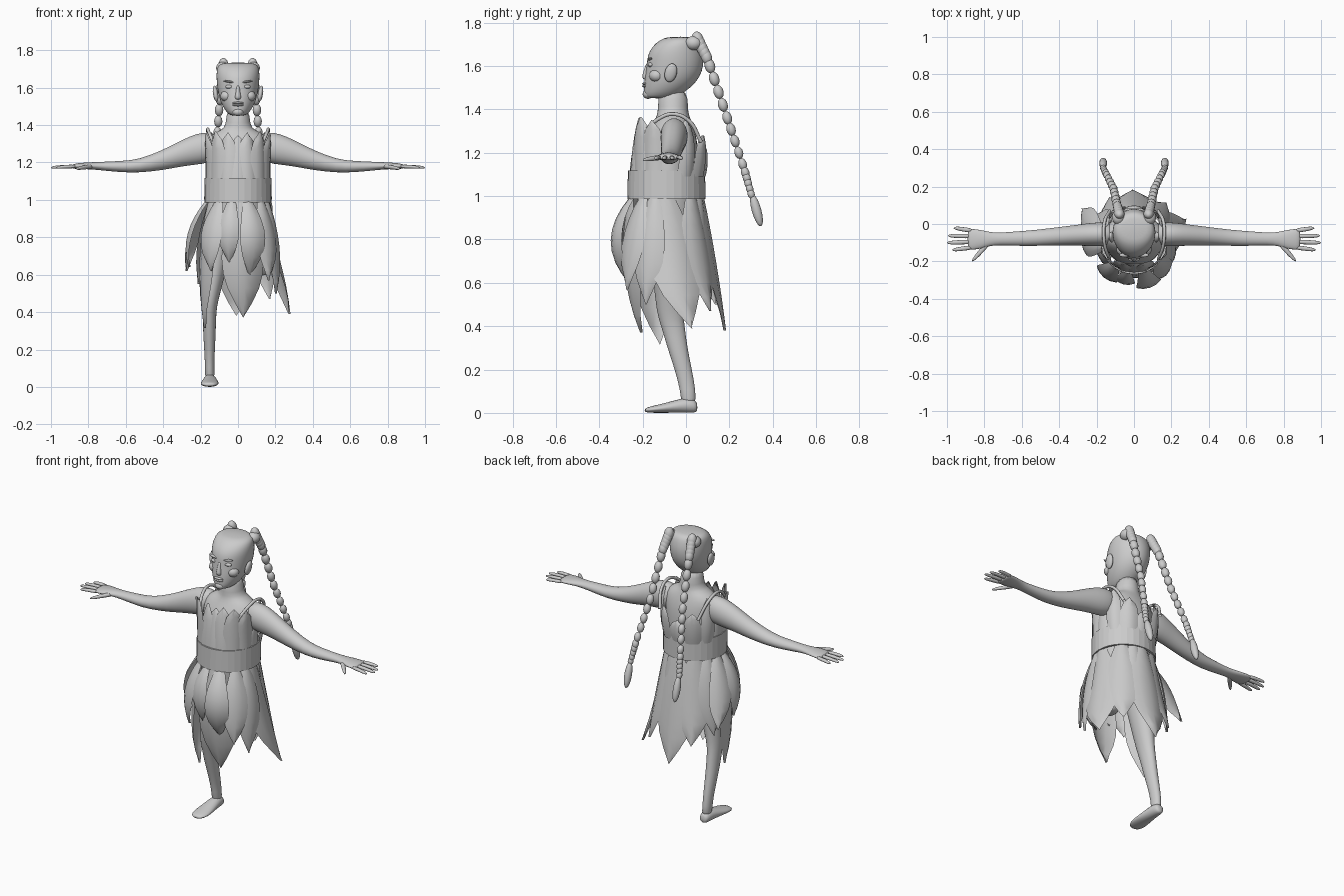
import bpy, bmesh, math
from mathutils import Vector

CY = -0.09  # y of the waist axis


def finish(name, bm, mirror=False, subsurf=0, smooth=True):
    bmesh.ops.recalc_face_normals(bm, faces=bm.faces)
    me = bpy.data.meshes.new(name)
    bm.to_mesh(me)
    bm.free()
    for p in me.polygons:
        p.use_smooth = smooth
    ob = bpy.data.objects.new(name, me)
    bpy.context.collection.objects.link(ob)
    if mirror:
        ob.modifiers.new("mirror", 'MIRROR').use_mirror_merge = False
    if subsurf:
        m = ob.modifiers.new("subsurf", 'SUBSURF')
        m.levels = m.render_levels = subsurf
    return ob


def loft(name, axis, rings, n=16, mirror=False, subsurf=1):
    """Closed tube; ring = (position on axis, centre 1, centre 2, radius 1, radius 2)."""
    bm = bmesh.new()
    loops = []
    for t, c1, c2, r1, r2 in rings:
        loop = []
        for i in range(n):
            a = 2 * math.pi * i / n
            p, q = c1 + r1 * math.cos(a), c2 + r2 * math.sin(a)
            loop.append(bm.verts.new({'x': (t, p, q), 'y': (p, t, q), 'z': (p, q, t)}[axis]))
        loops.append(loop)
    for a, b in zip(loops, loops[1:]):
        for i in range(n):
            bm.faces.new((a[i], a[(i + 1) % n], b[(i + 1) % n], b[i]))
    bm.faces.new(loops[0])
    bm.faces.new(loops[-1])
    return finish(name, bm, mirror, subsurf)


def ball(name, loc, size, rot=(0, 0, 0), mirror=False):
    bm = bmesh.new()
    bmesh.ops.create_uvsphere(bm, u_segments=14, v_segments=10, radius=1)
    from mathutils import Matrix, Euler
    M = Matrix.Translation(loc) @ Euler(rot).to_matrix().to_4x4() @ Matrix.Diagonal((*size, 1))
    bmesh.ops.transform(bm, matrix=M, verts=bm.verts)
    return finish(name, bm, mirror)


def leaf(name, a0, a1, r0, rm, r1, z0, z1, hw, prof):
    """Thin leaf bent round the waist axis; angle 0 is the front, + goes to +x."""
    bm = bmesh.new()
    rc, rows, n = 2 * rm - 0.5 * (r0 + r1), [], len(prof) - 1
    for i, w in enumerate(prof):
        t = i / n
        r = (1 - t) ** 2 * r0 + 2 * t * (1 - t) * rc + t * t * r1
        row = []
        for u in (-1, -.5, 0, .5, 1):
            a = math.radians(a0 + (a1 - a0) * t) + u * hw * w / max(r, .13)
            rr = r - .012 * u * u
            z = z0 + (z1 - z0) * t
            row.append(bm.verts.new((rr * math.sin(a), CY - rr * math.cos(a), z)))
        rows.append(row)
    for a, b in zip(rows, rows[1:]):
        for i in range(4):
            bm.faces.new((a[i], a[i + 1], b[i + 1], b[i]))
    bmesh.ops.remove_doubles(bm, verts=bm.verts, dist=0.0005)
    return finish(name, bm)


# torso and neck
loft("torso", 'z', [(.76, 0, -.08, .12, .1), (.85, 0, -.08, .155, .13), (.98, 0, -.085, .16, .145),
                    (1.12, 0, -.085, .16, .145), (1.22, 0, -.075, .17, .135), (1.3, 0, -.065, .175, .11),
                    (1.35, 0, -.06, .15, .085), (1.375, 0, -.06, .085, .075), (1.4, 0, -.06, .065, .07),
                    (1.5, 0, -.06, .062, .07)])
# head
loft("head", 'z', [(1.45, 0, -.125, .035, .06), (1.46, 0, -.115, .055, .08), (1.5, 0, -.085, .085, .11),
                   (1.55, 0, -.062, .103, .13), (1.6, 0, -.05, .112, .132), (1.65, 0, -.048, .117, .132),
                   (1.69, 0, -.042, .116, .115), (1.72, 0, -.03, .108, .092), (1.735, 0, -.025, .08, .06)], 20)

# face
loft("nose", 'z', [(1.535, 0, -.18, .012, .012), (1.545, 0, -.185, .022, .022),
                   (1.57, 0, -.18, .013, .019), (1.62, 0, -.172, .009, .012)], 8)
ball("chin", (0, -.175, 1.47), (.03, .025, .022))
for z in (1.507, 1.518):
    ball("lip", (0, -.188, z), (.03, .014, .007))
ball("eye", (.045, -.162, 1.605), (.024, .014, .011), mirror=True)
ball("brow", (.047, -.166, 1.632), (.033, .012, .006), (0, -.15, 0), True)
ball("cheek", (.06, -.135, 1.555), (.035, .035, .03), mirror=True)
ball("ear", (.12, -.07, 1.568), (.014, .028, .044), (-.25, .15, 0), True)
ball("hair_knot", (.083, .035, 1.705), (.035, .04, .033), mirror=True)

# braids of beads ending in tassels
count = 19
path = [Vector(p) for p in ((.078, .055, 1.72), (.09, .1, 1.63), (.11, .19, 1.36), (.15, .27, 1.12), (.165, .3, 1.01))]
for i in range(count):
    f = i / (count - 1) * (len(path) - 1)
    k = min(int(f), len(path) - 2)
    p = path[k].lerp(path[k + 1], f - k)
    r = .027 - .011 * i / count
    ball("braid_bead", p, (r, r, r * 1.45), (.28, 0, 0), True)
ball("braid_tassel", (.165, .325, .935), (.021, .022, .077), (.27, 0, 0), True)

# arms and hands
loft("arm", 'x', [(.1, -.055, 1.285, .05, .06), (.16, -.055, 1.28, .066, .085), (.22, -.055, 1.272, .064, .085),
                  (.3, -.06, 1.25, .057, .072), (.4, -.065, 1.213, .05, .055), (.53, -.075, 1.18, .043, .036),
                  (.62, -.078, 1.178, .04, .031), (.72, -.08, 1.18, .033, .024), (.77, -.08, 1.182, .037, .02),
                  (.82, -.082, 1.182, .052, .018), (.87, -.082, 1.18, .058, .015), (.89, -.08, 1.178, .052, .01)],
     mirror=True)
for y0, y1, tip in ((-.035, -.022, .965), (-.065, -.063, .995), (-.095, -.1, 1.0), (-.125, -.138, .972)):
    mid = (.87 + tip) / 2
    loft("finger", 'x', [(.86, y0, 1.179, .014, .012), (mid, (y0 + y1) / 2, 1.178, .013, .01),
                         (tip - .015, y1, 1.174, .011, .009), (tip, y1, 1.172, .004, .004)], 8, True)
loft("thumb", 'x', [(.77, -.095, 1.18, .02, .014), (.81, -.135, 1.176, .022, .013),
                    (.845, -.175, 1.17, .018, .011), (.868, -.198, 1.166, .006, .006)], 8, True)

# single leg, foot and thigh stump
loft("leg", 'z', [(.03, -.15, .012, .028, .034), (.1, -.152, .01, .024, .036), (.2, -.152, -.012, .029, .04),
                  (.3, -.153, -.04, .035, .047), (.4, -.152, -.06, .036, .055), (.46, -.148, -.075, .042, .062),
                  (.6, -.125, -.075, .057, .075), (.75, -.1, -.08, .072, .09), (.9, -.085, -.08, .075, .1)])
loft("foot", 'y', [(.053, -.15, .025, .018, .018), (.04, -.15, .032, .03, .032), (0, -.15, .036, .035, .036),
                   (-.06, -.15, .028, .042, .028), (-.12, -.151, .02, .05, .02), (-.165, -.153, .015, .046, .015),
                   (-.192, -.153, .012, .025, .009)])
loft("thigh_stump", 'z', [(.595, .115, -.075, .025, .03), (.605, .115, -.075, .048, .055),
                          (.65, .11, -.075, .058, .072), (.75, .1, -.08, .07, .09), (.9, .085, -.08, .075, .1)])

# belt of flat slats
bm = bmesh.new()
rings = []
for r, z in ((.168, 1.117), (.178, 1.117), (.18, .987), (.168, .987)):
    rings.append([bm.verts.new((r * math.cos(math.tau * i / 32), CY + r * math.sin(math.tau * i / 32), z))
                  for i in range(32)])
for j in range(4):
    a, b = rings[j], rings[(j + 1) % 4]
    for i in range(32):
        bm.faces.new((a[i], a[(i + 1) % 32], b[(i + 1) % 32], b[i]))
finish("belt", bm, smooth=False)

# skirt leaves: top angle, tip angle, mid radius, tip radius, tip z, half width
long_leaf = (.35, .6, .8, .95, 1, .95, .75, .4, 0)
for a0, a1, rm, r1, z1, hw in (
        (5, 14, .2, .125, .37, .13), (18, 20, .265, .18, .59, .075), (-62, -80, .21, .185, .315, .11),
        (-100, -122, .27, .33, .62, .08), (88, 113, .225, .305, .39, .125), (178, 182, .23, .275, .38, .13),
        (135, 140, .22, .27, .47, .1), (-145, -150, .22, .27, .5, .11), (-12, -14, .24, .19, .66, .06),
        (-38, -40, .25, .23, .62, .075), (48, 42, .24, .25, .57, .075), (-80, -90, .27, .265, .64, .065),
        (70, 65, .23, .23, .5, .08), (-120, -120, .23, .25, .55, .08), (160, 165, .2, .22, .6, .08)):
    leaf("skirt_leaf", a0, a1, .172, rm, r1, 1.0, z1, hw, long_leaf)

# bodice leaves pointing up: angle, base radius, mid radius, tip radius, tip z, half width
top_leaf = (1, 1, 1, 1, .9, .65, 0)
for a, r0, rm, r1, z1, hw in (
        (0, .172, .156, .13, 1.345, .07), (22, .174, .162, .14, 1.36, .06), (-24, .174, .162, .14, 1.36, .06),
        (45, .175, .175, .175, 1.365, .065), (-45, .175, .175, .175, 1.365, .065), (68, .178, .18, .19, 1.35, .06),
        (-68, .178, .18, .19, 1.35, .06), (95, .175, .175, .17, 1.24, .06), (-95, .175, .175, .17, 1.24, .06),
        (122, .18, .195, .175, 1.36, .045), (-122, .18, .195, .175, 1.36, .045), (150, .185, .2, .2, 1.28, .055),
        (-150, .185, .2, .2, 1.28, .055), (180, .18, .19, .185, 1.22, .06)):
    leaf("bodice_leaf", a, a, r0, rm, r1, 1.09, z1, hw, top_leaf)

# shoulder straps
for s in (-1, 1):
    cu = bpy.data.curves.new("shoulder_strap", 'CURVE')
    cu.dimensions, cu.bevel_depth, cu.bevel_resolution = '3D', .009, 2
    pts = ((.13, -.19, 1.3), (.155, -.12, 1.36), (.162, -.06, 1.378), (.158, .01, 1.35), (.13, .07, 1.25))
    sp = cu.splines.new('BEZIER')
    sp.bezier_points.add(len(pts) - 1)
    for b, (x, y, z) in zip(sp.bezier_points, pts):
        b.co = (s * x, y, z)
        b.handle_left_type = b.handle_right_type = 'AUTO'
    bpy.context.collection.objects.link(bpy.data.objects.new("shoulder_strap", cu))
